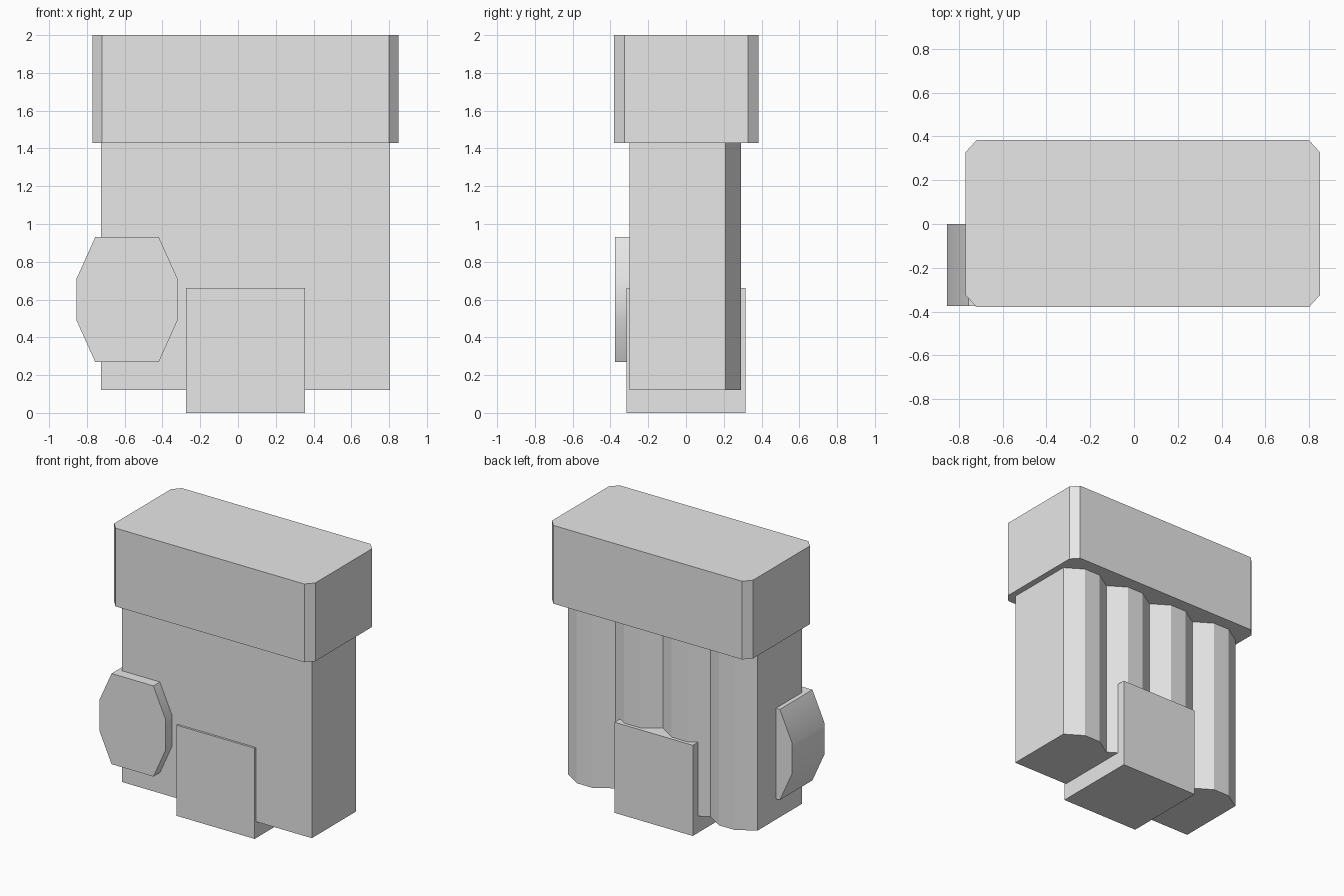
import bpy
import bmesh
import math

cube = bpy.data.objects.get("Cube")
if cube:
    bpy.data.objects.remove(cube, do_unlink=True)

# One plain grey for every part
grey = bpy.data.materials.new("plain_grey")
grey.use_nodes = True
grey.diffuse_color = (0.8, 0.8, 0.8, 1)
grey.node_tree.nodes["Principled BSDF"].inputs["Base Color"].default_value = (0.8, 0.8, 0.8, 1)


def prism(name, outline, start, depth):
    """Extrude a closed outline from 3D point list along the vector depth."""
    bm = bmesh.new()
    face = bm.faces.new([bm.verts.new(start(a, b)) for a, b in outline])
    result = bmesh.ops.extrude_face_region(bm, geom=[face])
    moved = [v for v in result["geom"] if isinstance(v, bmesh.types.BMVert)]
    bmesh.ops.translate(bm, vec=depth, verts=moved)
    bmesh.ops.recalc_face_normals(bm, faces=bm.faces)
    mesh = bpy.data.meshes.new(name)
    bm.to_mesh(mesh)
    bm.free()
    mesh.materials.append(grey)
    obj = bpy.data.objects.new(name, mesh)
    bpy.context.collection.objects.link(obj)
    return obj


def cut_rectangle(left, right, low, high, cut_a, cut_b):
    """Rectangle outline with its four corners cut off."""
    return [(left + cut_a, low), (right - cut_a, low),
            (right, low + cut_b), (right, high - cut_b),
            (right - cut_a, high), (left + cut_a, high),
            (left, high - cut_b), (left, low + cut_b)]


# Body: flat front and sides, four bulging ridges along the back
left, right, valley, crest, ridges = -0.725, 0.805, 0.21, 0.29, 4
width = (right - left) / ridges
body_outline = [(left, -0.3), (right, -0.3), (right, valley)]
for i in range(ridges):
    x = right - i * width
    body_outline += [(x - width / 3, crest), (x - width * 2 / 3, crest), (x - width, valley)]
prism("ridged_body", body_outline, lambda x, y: (x, y, 0.12), (0, 0, 1.31))

# Wide cuff on top with cut corners
prism("top_cuff", cut_rectangle(-0.77, 0.85, -0.38, 0.383, 0.05, 0.055),
      lambda x, y: (x, y, 1.43), (0, 0, 0.57))

# Eight-sided knob at the front corner
knob = prism("side_knob", cut_rectangle(-0.855, -0.32, 0.27, 0.93, 0.099, 0.22),
             lambda x, z: (x, -0.375, z), (0, 0.375, 0))
bpy.ops.object.select_all(action="DESELECT")
knob.select_set(True)
bpy.context.view_layer.objects.active = knob
bpy.ops.object.shade_smooth_by_angle(angle=math.radians(30))

# Square block through the bottom
prism("bottom_block", [(-0.275, -0.315), (0.355, -0.315), (0.355, 0.315), (-0.275, 0.315)],
      lambda x, y: (x, y, 0), (0, 0, 0.66))
